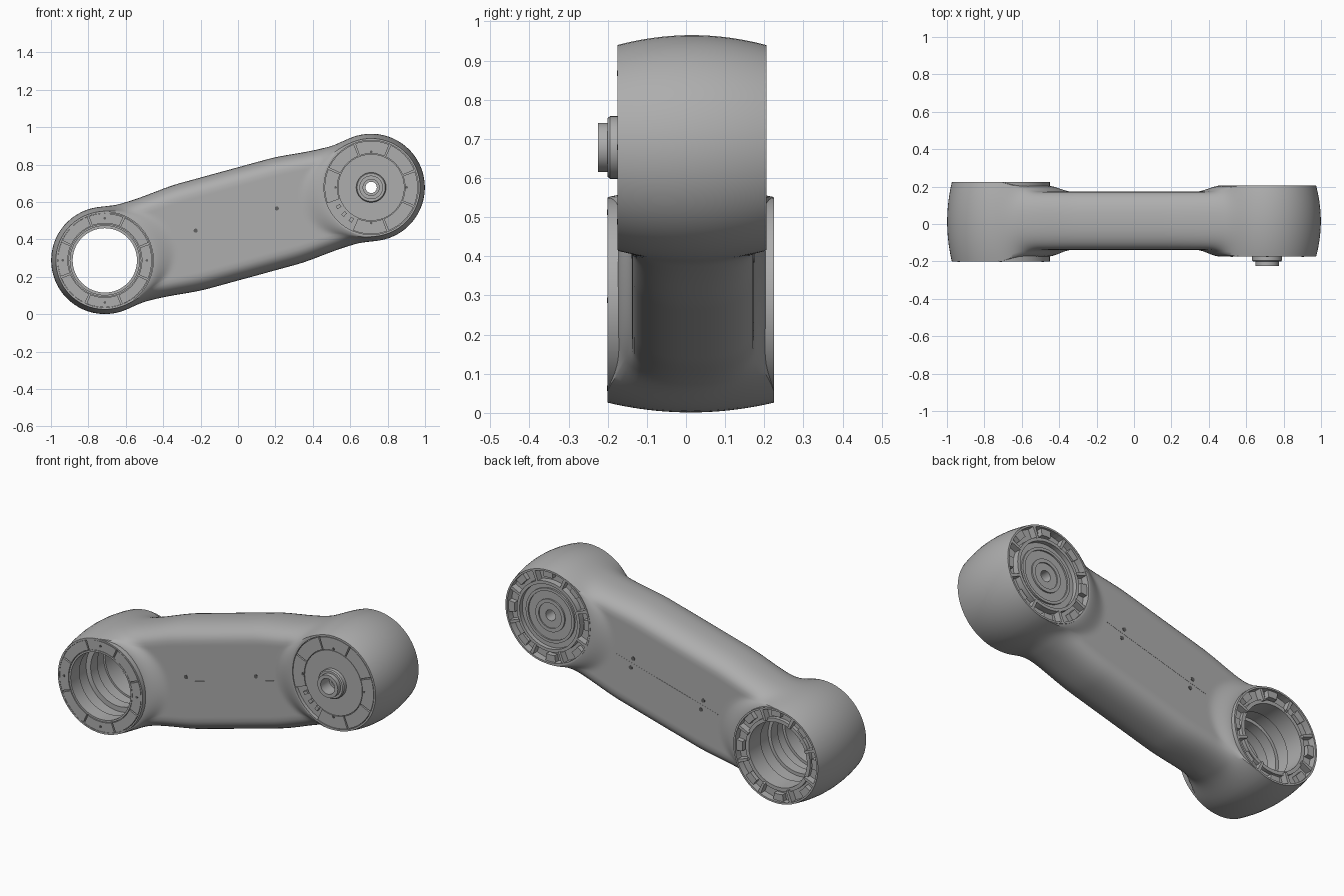
import bpy, bmesh
from math import sin, cos, pi, hypot, atan2, radians

cube = bpy.data.objects.get("Cube")
if cube:
    bpy.data.objects.remove(cube, do_unlink=True)


def material(name, value):
    m = bpy.data.materials.new(name)
    m.use_nodes = True
    col = (value, value, value, 1)
    m.diffuse_color = col
    m.node_tree.nodes["Principled BSDF"].inputs["Base Color"].default_value = col
    return m


GREY = material("light grey", 0.42)
DARK = material("dark grey", 0.12)

LEFT, RIGHT = (-0.712, 0.288), (0.712, 0.678)
DX, DZ = RIGHT[0] - LEFT[0], RIGHT[1] - LEFT[1]
LENGTH, TILT = hypot(DX, DZ), atan2(DZ, DX)
RIM = 0.262


def to_world(u, v, y):
    """u runs along the arm from the left pivot, v across it."""
    return (LEFT[0] + u * cos(TILT) - v * sin(TILT), y,
            LEFT[1] + u * sin(TILT) + v * cos(TILT))


def smooth(a, b, x):
    t = min(max((x - a) / (b - a), 0), 1)
    return t * t * (3 - 2 * t)


def mix(a, b, t):
    return a + (b - a) * t


def finish(bm, name, mat=GREY, angle=35):
    bmesh.ops.remove_doubles(bm, verts=bm.verts, dist=1e-5)
    bmesh.ops.recalc_face_normals(bm, faces=bm.faces)
    me = bpy.data.meshes.new(name)
    bm.to_mesh(me)
    bm.free()
    ob = bpy.data.objects.new(name, me)
    bpy.context.collection.objects.link(ob)
    me.materials.append(mat)
    bpy.ops.object.select_all(action="DESELECT")
    ob.select_set(True)
    bpy.context.view_layer.objects.active = ob
    bpy.ops.object.shade_smooth_by_angle(angle=radians(angle))
    return ob


def skin(bm, rows, close_rows=True, close_cols=True):
    """Quads between rows of vertices."""
    n, m = len(rows), len(rows[0])
    for i in range(n if close_rows else n - 1):
        for j in range(m if close_cols else m - 1):
            a, b = rows[i], rows[(i + 1) % n]
            k = (j + 1) % m
            bm.faces.new((a[j], a[k], b[k], b[j]))


def lathe(name, centre, profile, steps=64):
    """Closed (radius, y) profile turned round a pivot."""
    bm = bmesh.new()
    rows = []
    for i in range(steps):
        a = 2 * pi * i / steps
        rows.append([bm.verts.new((centre[0] + r * cos(a), y, centre[1] + r * sin(a)))
                     for r, y in profile])
    skin(bm, rows)
    return finish(bm, name)


def arc_blocks(name, centre, r0, r1, y0, y1, starts, sweep, steps=8):
    """Curved blocks laid round a pivot; angles in degrees."""
    bm = bmesh.new()
    for start in starts:
        rows = []
        for i in range(steps + 1):
            a = radians(start + sweep * i / steps)
            rows.append([bm.verts.new((centre[0] + r * cos(a), y, centre[1] + r * sin(a)))
                         for r, y in ((r0, y0), (r1, y0), (r1, y1), (r0, y1))])
        skin(bm, rows, close_rows=False)
        bm.faces.new(rows[0])
        bm.faces.new(rows[-1])
    return finish(bm, name)


# Arm body: a barrel section at the pivots blending into a slimmer rounded section
FLAT, ARC, ALONG, TURN = 22, 20, 90, 32


def section():
    """Steps of (barrel radius, arm radius, barrel depth, arm depth), depths from -1 to 1."""
    out = [(RIM * k / FLAT, 0.2 * k / FLAT, -1, -1) for k in range(FLAT)]
    for k in range(ARC + 1):
        q = -1 + 2 * k / ARC
        a = q * pi / 2
        depth = abs(sin(a)) ** 0.85 * (1 if q > 0 else -1)
        out.append((RIM + 0.025 * (1 - q * q), 0.2 + 0.092 * max(cos(a), 0) ** 0.85, q, depth))
    return out + [(b, r, 1, 1) for b, r, _, _ in reversed(out[:FLAT])]


stations = [(LENGTH * i / ALONG, pi / 2) for i in range(ALONG)]
stations += [(LENGTH, pi / 2 - pi * i / TURN) for i in range(TURN)]
stations += [(LENGTH * (1 - i / ALONG), -pi / 2) for i in range(ALONG)]
stations += [(0, -pi / 2 - pi * i / TURN) for i in range(TURN)]

bm = bmesh.new()
rows = []
for u, ang in stations:
    row = []
    for rb, ra, qb, qa in section():
        pu, pv = u + rb * cos(ang), rb * sin(ang)
        inward = min(pu, LENGTH - pu)
        near = hypot(inward, pv)
        w = smooth(0.25, 0.39, near) * smooth(0, 0.2, inward)
        pinch = 1 - 0.07 * smooth(0, 0.17, inward) * (1 - smooth(0.2, 0.5, inward))
        step = smooth(0.05, 0.2, pu)
        front, back = mix(-0.2, -0.174, step), mix(0.224, 0.204, step)
        y_barrel = mix(front, back, (qb + 1) / 2)
        y_arm = mix(-0.138, 0.173, (qa + 1) / 2)
        r = mix(rb, ra, w) * pinch
        row.append(bm.verts.new(to_world(u + r * cos(ang), r * sin(ang),
                                         mix(y_barrel, y_arm, w))))
    rows.append(row)
skin(bm, rows, close_cols=False)
body = finish(bm, "arm_body", angle=40)

# Pivot openings through the body
for side, centre in (("left", LEFT), ("right", RIGHT)):
    bpy.ops.mesh.primitive_cylinder_add(vertices=64, radius=0.252, depth=1,
                                        location=(centre[0], 0, centre[1]),
                                        rotation=(pi / 2, 0, 0))
    cutter = bpy.context.object
    cutter.name = side + "_pivot_cutter"
    cutter.hide_render = True
    cutter.hide_viewport = True
    cut = body.modifiers.new(side + "_opening", "BOOLEAN")
    cut.operation, cut.solver, cut.object = "DIFFERENCE", "EXACT", cutter

# Left pivot: open sleeve with a stepped bore
lathe("left_sleeve", LEFT, [
    (RIM, -0.201), (0.254, -0.201), (0.254, -0.185), (0.195, -0.185), (0.195, -0.198),
    (0.185, -0.198), (0.185, -0.12), (0.2, -0.12), (0.2, -0.04), (0.172, -0.04),
    (0.172, 0.02), (0.19, 0.02), (0.19, 0.1), (0.18, 0.1), (0.18, 0.205), (0.2, 0.205),
    (0.2, 0.185), (0.252, 0.185), (0.252, 0.225), (RIM, 0.225)])
EIGHTHS = [22 + 45 * i for i in range(8)]
arc_blocks("left_front_covers", LEFT, 0.198, 0.251, -0.2, -0.18, EIGHTHS, 43)
arc_blocks("left_back_ribs", LEFT, 0.19, 0.255, 0.18, 0.222, EIGHTHS, 4, 2)
arc_blocks("left_back_pads", LEFT, 0.215, 0.256, 0.18, 0.212,
           [a + 14 for a in EIGHTHS], 14, 4)

# Right pivot: closed housing with a hollow shaft hub in front and a recessed disc behind
lathe("right_housing", RIGHT, [
    (RIM, -0.175), (0.252, -0.175), (0.252, -0.155), (0.178, -0.155), (0.178, -0.173),
    (0.08, -0.173), (0.08, -0.194), (0.075, -0.2), (0.063, -0.2), (0.063, -0.225),
    (0.043, -0.225), (0.043, -0.15), (0.03, -0.15), (0.03, 0.18), (0.07, 0.18),
    (0.07, 0.186), (0.09, 0.186), (0.09, 0.178), (0.135, 0.178), (0.135, 0.186),
    (0.15, 0.186), (0.15, 0.176), (0.178, 0.176), (0.178, 0.2), (0.195, 0.2),
    (0.195, 0.165), (0.252, 0.165), (0.252, 0.205), (RIM, 0.205)])
arc_blocks("right_front_covers", RIGHT, 0.181, 0.249, -0.174, -0.15,
           [a for i, a in enumerate(EIGHTHS) if i != 4], 43)
arc_blocks("right_front_bosses", RIGHT, 0.19, 0.215, -0.17, -0.15, [208, 222, 236], 5, 2)
arc_blocks("right_back_ribs", RIGHT, 0.19, 0.255, 0.16, 0.202, EIGHTHS, 4, 2)
arc_blocks("right_back_pads", RIGHT, 0.215, 0.256, 0.16, 0.192,
           [a + 14 for a in EIGHTHS], 14, 4)


# Screw heads on covers and arm faces
def screw(name, x, y, z, radius=0.011):
    bpy.ops.mesh.primitive_cylinder_add(vertices=16, radius=radius, depth=0.004,
                                        location=(x, y, z), rotation=(pi / 2, 0, 0))
    ob = bpy.context.object
    ob.name = name
    ob.data.materials.append(DARK)


for u in (0.51, 0.96):
    x, y, z = to_world(u, 0.025, -0.138)
    screw("front_screw", x, y, z)
    for v in (-0.028, 0.028):
        x, y, z = to_world(u, v, 0.173)
        screw("back_screw", x, y, z)
for i in range(4):
    a = i * pi / 2
    for centre, r, y in ((LEFT, 0.225, -0.2), (RIGHT, 0.19, -0.174)):
        screw("cover_screw", centre[0] + r * cos(a), y, centre[1] + r * sin(a), 0.007)

# Fine parting lines along the middle of both arm faces
for name, y in (("front_seam", -0.138), ("back_seam", 0.173)):
    bpy.ops.mesh.primitive_cube_add(size=1, location=to_world(LENGTH / 2, 0, y),
                                    rotation=(0, -TILT, 0))
    seam = bpy.context.object
    seam.name = name
    seam.scale = (0.66, 0.002, 0.003)
    seam.data.materials.append(GREY)
